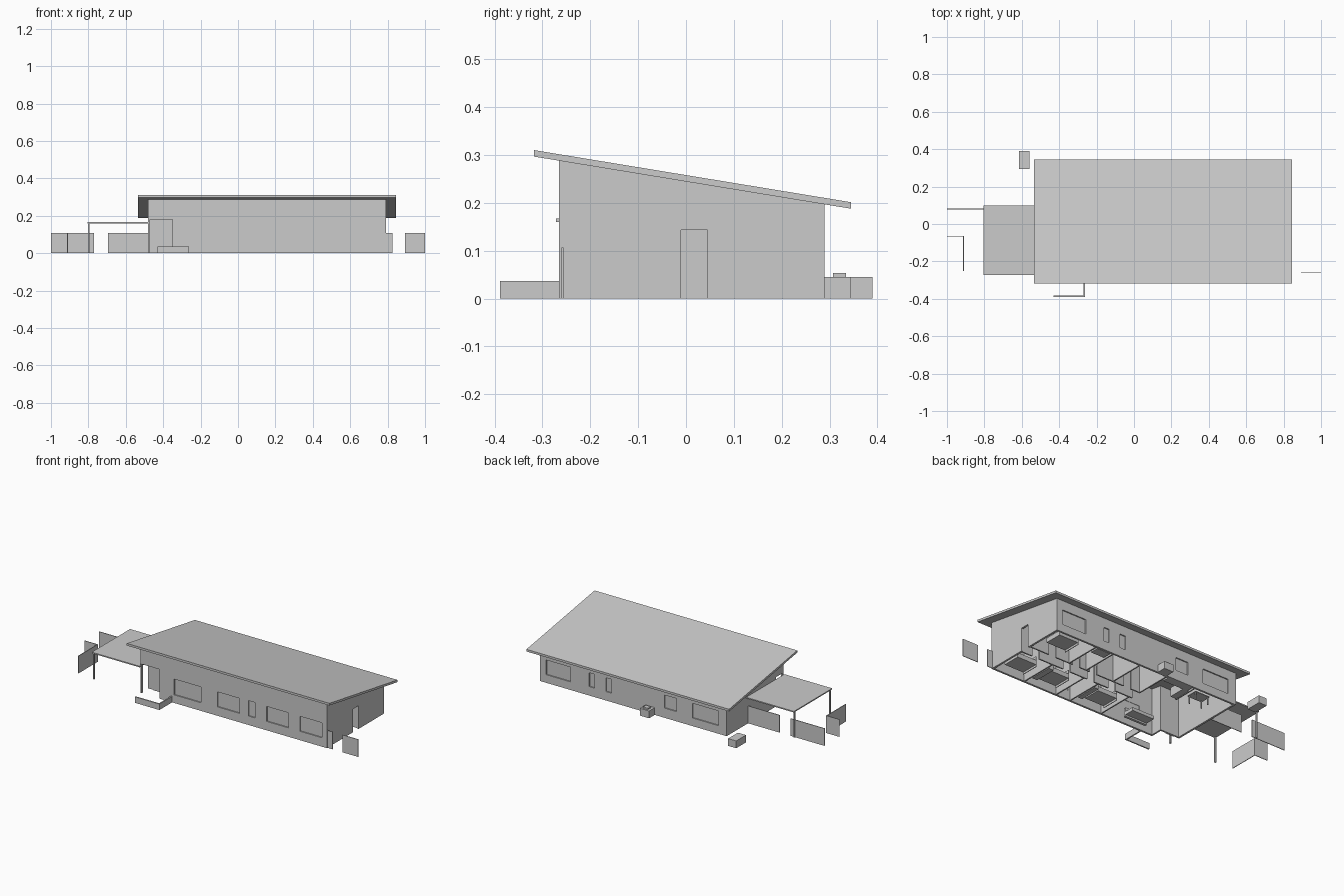
import bpy, bmesh

if "Cube" in bpy.data.objects:
    bpy.data.objects.remove(bpy.data.objects["Cube"])

X0, X1, Y0, Y1 = -0.48, 0.79, -0.265, 0.29      # outer wall faces
T = 0.012                                       # outer wall thickness


def roof_z(y):
    """Height of the sloping roof underside."""
    return 0.297 - 0.1644 * (y + 0.318)


def add_box(bm, x0, x1, y0, y1, z0, z1):
    """Box; a height of None follows the roof slope, with the base at z0."""
    verts = bmesh.ops.create_cube(bm, size=1)["verts"]
    for v in verts:
        top = v.co.z > 0
        y = y1 if v.co.y > 0 else y0
        z = (roof_z(y) if z1 is None else z1) if top else z0
        v.co = (x1 if v.co.x > 0 else x0, y, z)


def boxes(name, specs):
    bm = bmesh.new()
    for s in specs:
        add_box(bm, *s)
    me = bpy.data.meshes.new(name)
    bm.to_mesh(me)
    bm.free()
    ob = bpy.data.objects.new(name, me)
    bpy.context.collection.objects.link(ob)
    return ob


def cut(ob, specs):
    """Subtract boxes from an object."""
    cutter = boxes("cutter", specs)
    mod = ob.modifiers.new("openings", "BOOLEAN")
    mod.operation, mod.solver, mod.object = "DIFFERENCE", "EXACT", cutter
    bpy.context.view_layer.update()
    dg = bpy.context.evaluated_depsgraph_get()
    me = bpy.data.meshes.new_from_object(ob.evaluated_get(dg))
    ob.modifiers.clear()
    ob.data = me
    bpy.data.objects.remove(cutter)


# sloping roof slab
bm = bmesh.new()
add_box(bm, -0.535, 0.845, -0.318, 0.345, 0, None)
for v in bm.verts:
    if v.co.z == 0:
        v.co.z = roof_z(v.co.y) + 0.0135
bmesh.ops.recalc_face_normals(bm, faces=bm.faces)
me = bpy.data.meshes.new("main_roof")
bm.to_mesh(me)
bm.free()
bpy.context.collection.objects.link(bpy.data.objects.new("main_roof", me))

# windows: x0, x1, z0, z1
front_windows = [(-0.25, -0.065, 0.05, 0.147), (0.045, 0.195, 0.055, 0.147),
                 (0.257, 0.302, 0.055, 0.15), (0.38, 0.53, 0.055, 0.147),
                 (0.607, 0.757, 0.055, 0.147)]
back_windows = [(0.585, 0.75, 0.05, 0.14), (0.42, 0.457, 0.055, 0.14),
                (0.303, 0.343, 0.055, 0.14), (-0.14, -0.055, 0.06, 0.14),
                (-0.425, -0.247, 0.05, 0.14)]

# outer walls with openings
front = boxes("front_wall", [(X0, X1, Y0, Y0 + T, 0, None)])
cut(front, [(a, b, Y0 - .05, Y0 + .05, c, d) for a, b, c, d in front_windows]
    + [(-0.471, -0.35, Y0 - .05, Y0 + .05, -.05, 0.18)])
back = boxes("back_wall", [(X0, X1, Y1 - T, Y1, 0, None)])
cut(back, [(a, b, Y1 - .05, Y1 + .05, c, d) for a, b, c, d in back_windows])
right = boxes("right_wall", [(X1 - T, X1, Y0 + T, Y1 - T, 0, None)])
cut(right, [(X1 - .05, X1 + .05, -0.01, 0.045, -.05, 0.143)])
left = boxes("left_wall", [(X0, X0 + T, Y0 + T, Y1 - T, 0, None)])
cut(left, [(X0 - .05, X0 + .05, Y0 + T - .002, -0.19, -.05, 0.18)])

# window panes, set back from the wall face
boxes("front_panes", [(a, b, Y0 + .007, Y0 + .01, c, d) for a, b, c, d in front_windows])
boxes("back_panes", [(a, b, Y1 - .01, Y1 - .007, c, d) for a, b, c, d in back_windows])

# recessed porch
boxes("porch_back_wall", [(X0 + T, -0.34, -0.19, -0.18, 0, None)])
boxes("porch_side_wall", [(-0.35, -0.34, Y0 + T, -0.19, 0, None)])
boxes("porch_ceiling", [(X0 + T, -0.35, Y0 + T, -0.19, 0.18, 0.185)])
boxes("entry_door", [(-0.44, -0.385, -0.194, -0.19, 0, 0.15)])

# carport roof and posts
boxes("carport_roof", [(-0.805, X0, -0.272, 0.10, 0.160, 0.167)])
for label, y in (("front", -0.262), ("back", 0.085)):
    boxes(label + "_carport_post", [(-0.801, -0.793, y - .004, y + .004, 0, 0.16)])

# garden fences
H, F = 0.107, 0.002
for name, a, b, y in (("inner_back_fence", -0.695, X0, 0.08),
                      ("outer_back_fence", -1.0, -0.77, 0.08),
                      ("left_return_fence", -1.0, -0.91, -0.065),
                      ("right_inner_fence", X1, 0.825, -0.258),
                      ("right_outer_fence", 0.893, 1.0, -0.258)):
    boxes(name, [(a, b, y - F, y + F, 0, H)])
boxes("left_side_fence", [(-0.914, -0.91, -0.25, -0.065, 0, H)])

# low planter wall and outdoor units
boxes("planter_wall", [(-0.43, -0.263, -0.389, -0.381, 0, 0.037),
                       (-0.271, -0.263, -0.381, Y0, 0, 0.037)])
boxes("back_unit", [(0.01, 0.073, Y1, 0.345, 0, 0.045)])
boxes("back_unit_cap", [(0.025, 0.058, 0.307, 0.335, 0.045, 0.054)])
boxes("yard_box", [(-0.615, -0.56, 0.295, 0.39, 0, 0.045)])

# corridor partitions with doorways
P, DH = 0.008, 0.143
for name, y, doors in (("front_corridor_wall", -0.022, (0.12, 0.27, 0.44, 0.66)),
                       ("back_corridor_wall", 0.049, (0.07, 0.31, 0.43, 0.60))):
    w = boxes(name, [(0.0, X1 - T, y, y + P, 0, None)])
    cut(w, [(x, x + 0.05, y - .05, y + .05, -.05, DH) for x in doors])

# room partitions
for x in (0.015, 0.235, 0.335, 0.56):
    boxes("front_room_partition", [(x, x + P, Y0 + T, -0.022, 0, None)])
for x in (0.0, 0.19, 0.38, 0.50):
    boxes("back_room_partition", [(x, x + P, 0.057, Y1 - T, 0, None)])
boxes("kitchen_partition", [(-0.20, -0.192, 0.12, Y1 - T, 0, None)])

# beds with headboards
for x, y in ((0.05, -0.20), (0.39, -0.20), (0.62, -0.20), (0.60, 0.13)):
    boxes("bed", [(x, x + 0.13, y, y + 0.11, 0.012, 0.04),
                  (x - .004, x, y, y + 0.11, 0, 0.065)])

# tables, counters and sofas
boxes("dining_table", [(-0.37, -0.27, 0.13, 0.20, 0.045, 0.05)]
      + [(x, x + .006, y, y + .006, 0, 0.045) for x in (-0.365, -0.281) for y in (0.135, 0.189)])
boxes("kitchen_counter", [(-0.18, -0.01, 0.235, Y1 - T, 0, 0.055),
                          (-0.19, -0.15, 0.13, 0.235, 0, 0.055)])
boxes("sofa", [(-0.25, -0.10, -0.19, -0.13, 0.01, 0.03),
               (-0.25, -0.10, -0.205, -0.19, 0, 0.055)])
boxes("bath_tub", [(0.40, 0.49, 0.22, 0.275, 0.0, 0.035)])
boxes("wardrobes", [(0.20, 0.23, -0.20, -0.06, 0, 0.13), (0.52, 0.555, -0.20, -0.06, 0, 0.13)])
